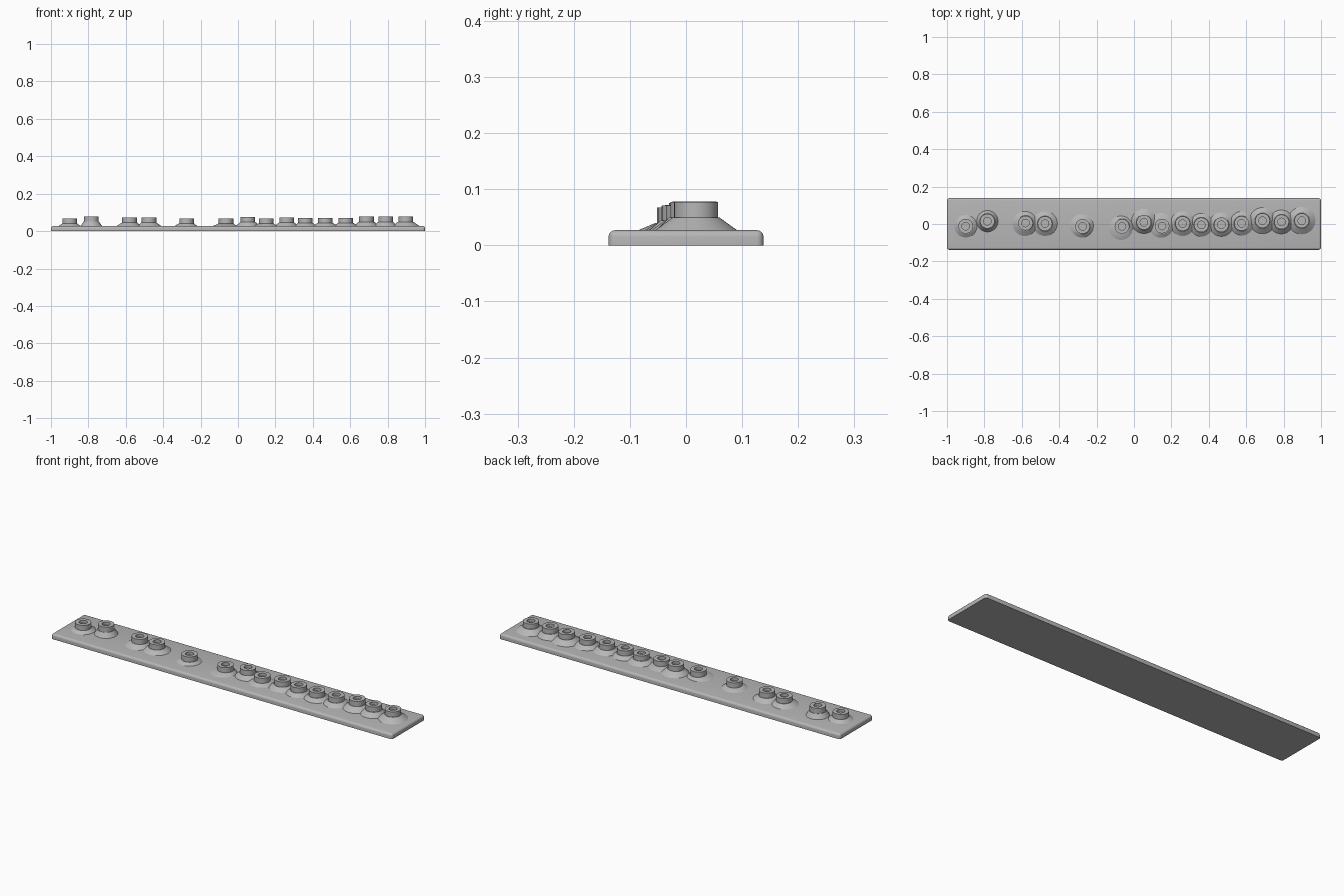
import bpy, bmesh, math

cube = bpy.data.objects.get("Cube")
if cube:
    bpy.data.objects.remove(cube, do_unlink=True)

grey = bpy.data.materials.new("plain grey")
grey.use_nodes = True
colour = (0.47, 0.47, 0.47, 1)
grey.diffuse_color = colour
grey.node_tree.nodes["Principled BSDF"].inputs["Base Color"].default_value = colour

PLATE_TOP = 0.027
SIDES = 48


def finish(name, bm):
    bmesh.ops.recalc_face_normals(bm, faces=bm.faces)
    mesh = bpy.data.meshes.new(name)
    bm.to_mesh(mesh)
    bm.free()
    mesh.materials.append(grey)
    obj = bpy.data.objects.new(name, mesh)
    bpy.context.collection.objects.link(obj)
    bpy.ops.object.select_all(action='DESELECT')
    obj.select_set(True)
    bpy.context.view_layer.objects.active = obj
    bpy.ops.object.shade_smooth_by_angle(angle=math.radians(30))
    return obj


# Base strip: rounded upper and corner edges, sharp underside
bm = bmesh.new()
bmesh.ops.create_cube(bm, size=1)
for v in bm.verts:
    v.co = (v.co.x * 2, v.co.y * 0.276, (v.co.z + 0.5) * PLATE_TOP)
rounded = [e for e in bm.edges if max(v.co.z for v in e.verts) > 0.01]
bmesh.ops.bevel(bm, geom=rounded, offset=0.012, segments=5, profile=0.5, affect='EDGES')
finish("base_strip", bm)


# Knob: flared skirt leaning to its foot, straight collar, open bore
def knob(index, x, y, top, foot, dx, dy):
    shoulder = top - 0.027
    profile = [(foot, PLATE_TOP - 0.003, 1), (foot, PLATE_TOP, 1),
               (0.041, shoulder, 0), (0.039, shoulder, 0), (0.039, top, 0),
               (0.020, top, 0), (0.020, top - 0.015, 0)]
    bm = bmesh.new()
    rings = []
    for r, z, lean in profile:
        ring = []
        for i in range(SIDES):
            a = math.tau * i / SIDES
            ring.append(bm.verts.new((x + lean * dx + r * math.cos(a),
                                      y + lean * dy + r * math.sin(a), z)))
        rings.append(ring)
    for low, high in zip(rings, rings[1:]):
        for i in range(SIDES):
            j = (i + 1) % SIDES
            bm.faces.new((low[i], low[j], high[j], high[i]))
    bm.faces.new(rings[-1])
    bm.faces.new(rings[0][::-1])
    finish(f"knob_{index:02d}", bm)


# Centre x, y, top height, foot radius, foot lean
knobs = [
    (-.90, -.012, .067, .060, 0, 0), (-.784, .015, .078, .057, 0, 0),
    (-.58, .005, .072, .066, -.004, -.003), (-.476, .002, .072, .066, 0, 0),
    (-.275, -.013, .067, .062, -.004, .003), (-.064, -.013, .067, .064, -.006, -.008),
    (.053, .009, .075, .066, 0, .006), (.15, -.011, .067, .066, -.004, .004),
    (.26, .002, .072, .066, 0, 0), (.36, -.005, .070, .062, 0, 0),
    (.467, -.004, .071, .064, 0, .002), (.575, .003, .071, .064, .002, 0),
    (.687, .018, .077, .070, 0, 0), (.789, .011, .077, .064, -.002, 0),
    (.897, .018, .077, .073, 0, 0),
]
for n, data in enumerate(knobs, 1):
    knob(n, *data)
